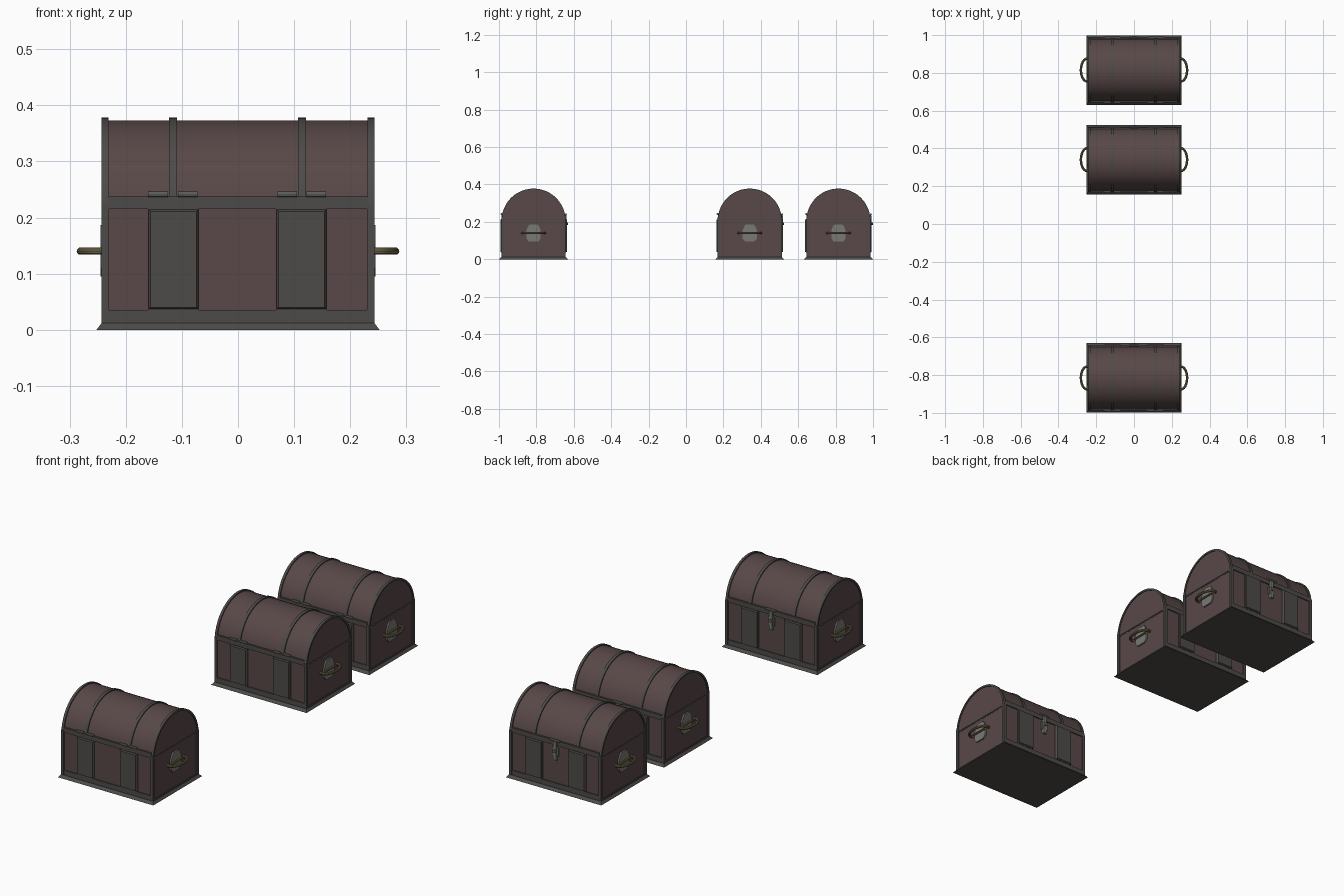
import bpy, bmesh, math

if "Cube" in bpy.data.objects:
    bpy.data.objects.remove(bpy.data.objects["Cube"])

def material(name, rgb):
    m = bpy.data.materials.new(name)
    m.diffuse_color = (*rgb, 1)
    m.use_nodes = True
    m.node_tree.nodes["Principled BSDF"].inputs["Base Color"].default_value = m.diffuse_color
    return m

WOOD = material("dark_wood", (0.10, 0.065, 0.065))
IRON = material("iron", (0.075, 0.07, 0.066))
STEEL = material("steel", (0.19, 0.19, 0.18))
BRASS = material("brass", (0.18, 0.145, 0.07))
CENTRES = (-0.815, 0.341, 0.815)
ARCH_Z = 0.207

def place(name, bm, mat, smooth=False):
    """One object per chest, sharing a mesh."""
    bmesh.ops.recalc_face_normals(bm, faces=bm.faces)
    me = bpy.data.meshes.new(name)
    bm.to_mesh(me)
    bm.free()
    me.materials.append(mat)
    for i, y in enumerate(CENTRES):
        ob = bpy.data.objects.new(f"{name}_{i + 1}", me)
        ob.location.y = y
        bpy.context.collection.objects.link(ob)
    if smooth:
        bpy.ops.object.select_all(action='DESELECT')
        ob.select_set(True)
        bpy.context.view_layer.objects.active = ob
        bpy.ops.object.shade_smooth_by_angle(angle=math.radians(35))

def box(bm, x0, x1, y0, y1, z0, z1, taper=0.0):
    """Box whose outward y face can be chamfered by taper."""
    out = y1 if abs(y1) > abs(y0) else y0
    rings = []
    for y in (y0, y1):
        t = taper if y == out else 0
        rings.append([bm.verts.new(p) for p in ((x0 + t, y, z0 + t), (x1 - t, y, z0 + t),
                                                (x1 - t, y, z1 - t), (x0 + t, y, z1 - t))])
    a, b = rings
    bm.faces.new(a)
    bm.faces.new(b)
    for i in range(4):
        j = (i + 1) % 4
        bm.faces.new((a[i], a[j], b[j], b[i]))

def prism(bm, pts, x0, x1):
    """Extrude a closed y-z profile along x."""
    a = [bm.verts.new((x0, y, z)) for y, z in pts]
    b = [bm.verts.new((x1, y, z)) for y, z in pts]
    bm.faces.new(a)
    bm.faces.new(b)
    for i in range(len(pts)):
        j = (i + 1) % len(pts)
        bm.faces.new((a[i], a[j], b[j], b[i]))

def arch(r, n=24):
    return [(r * math.cos(math.pi * i / n), ARCH_Z + r * math.sin(math.pi * i / n)) for i in range(n + 1)]

def band(bm, x0, x1, r0, r1):
    """Half-ring strip over the lid, as individual closed loops."""
    rings = []
    for (yi, zi), (yo, zo) in zip(arch(r0), arch(r1)):
        rings.append([bm.verts.new(p) for p in ((x0, yi, zi), (x1, yi, zi), (x1, yo, zo), (x0, yo, zo))])
    for a, b in zip(rings, rings[1:]):
        for i in range(4):
            j = (i + 1) % 4
            bm.faces.new((a[i], a[j], b[j], b[i]))
    bm.faces.new(rings[0])
    bm.faces.new(rings[-1])

def tube(bm, path, r, n=10):
    """Sweep a circle along a path lying in a horizontal plane."""
    rings = []
    for k, (x, y, z) in enumerate(path):
        p, q = path[max(k - 1, 0)], path[min(k + 1, len(path) - 1)]
        d = math.hypot(q[0] - p[0], q[1] - p[1])
        nx, ny = (q[1] - p[1]) / d, -(q[0] - p[0]) / d
        rings.append([bm.verts.new((x + nx * r * math.cos(t), y + ny * r * math.cos(t), z + r * math.sin(t)))
                      for t in (2 * math.pi * i / n for i in range(n))])
    for a, b in zip(rings, rings[1:]):
        for i in range(n):
            j = (i + 1) % n
            bm.faces.new((a[i], a[j], b[j], b[i]))
    bm.faces.new(rings[0])
    bm.faces.new(rings[-1])

# wooden body and arched lid
bm = bmesh.new()
box(bm, -0.238, 0.238, -0.166, 0.166, 0.005, 0.215)
place("body", bm, WOOD)
bm = bmesh.new()
prism(bm, arch(0.166), -0.239, 0.239)
place("lid", bm, WOOD, True)

# flared foot
bm = bmesh.new()
rings = [[bm.verts.new((sx * x, sy * y, z)) for sx, sy in ((-1, -1), (1, -1), (1, 1), (-1, 1))]
         for x, y, z in ((0.252, 0.184, 0), (0.243, 0.172, 0.012))]
bm.faces.new(rings[0])
bm.faces.new(rings[1])
for i in range(4):
    j = (i + 1) % 4
    bm.faces.new((rings[0][i], rings[0][j], rings[1][j], rings[1][i]))
place("foot", bm, IRON)

# iron frame: corner posts, front and back rails, end rails
bm = bmesh.new()
for s in (-1, 1):
    for t in (-1, 1):
        box(bm, *sorted((s * 0.230, s * 0.243)), *sorted((t * 0.158, t * 0.172)), 0.01, 0.225)
    box(bm, -0.231, 0.231, *sorted((s * 0.160, s * 0.171)), 0.01, 0.035)
    box(bm, -0.231, 0.231, *sorted((s * 0.160, s * 0.171)), 0.215, 0.238)
    for z0, z1 in ((0.01, 0.018), (0.211, 0.219)):
        box(bm, *sorted((s * 0.230, s * 0.2415)), -0.16, 0.16, z0, z1)
place("frame", bm, IRON)

# wide raised straps on front and back
bm = bmesh.new()
for s in (-1, 1):
    for x in (-0.115, 0.113):
        box(bm, x - 0.045, x + 0.045, *sorted((s * 0.160, s * 0.172)), 0.034, 0.217)
        box(bm, x - 0.045, x + 0.045, *sorted((s * 0.171, s * 0.178)), 0.036, 0.215, 0.004)
place("strap", bm, IRON)

# lid bands
bm = bmesh.new()
for x0, x1 in ((-0.243, -0.231), (-0.123, -0.109), (0.107, 0.121), (0.231, 0.243)):
    band(bm, x0, x1, 0.162, 0.171)
place("lid_band", bm, IRON, True)

# hinge barrels on the front side
bm = bmesh.new()
for x0, x1 in ((-0.16, -0.125), (-0.107, -0.072), (0.07, 0.105), (0.122, 0.157)):
    tube(bm, [(x0, -0.172, 0.242), (x1, -0.172, 0.242)], 0.0055)
place("hinge", bm, STEEL, True)

# handle plates with clipped corners, on both ends
half = ((0.025, 0.095), (0.038, 0.11), (0.038, 0.155), (0.03, 0.175), (0.02, 0.187))
plate = list(half) + [(-y, z) for y, z in reversed(half)]
bm = bmesh.new()
for s in (-1, 1):
    prism(bm, plate, *sorted((s * 0.236, s * 0.245)))
place("handle_plate", bm, STEEL)

# bowed brass handles and their mounting bar
bm = bmesh.new()
for s in (-1, 1):
    path = [(s * (0.249 + 0.032 * math.sin(a)), 0.06 * math.cos(a), 0.14)
            for a in (math.radians(-20 + 220 * i / 24) for i in range(25))]
    tube(bm, path, 0.0065)
    tube(bm, [(s * 0.247, -0.042, 0.14), (s * 0.247, 0.042, 0.14)], 0.005)
place("handle", bm, BRASS, True)

# latch on the back side: hasp strap, barrel and locking pin
bm = bmesh.new()
box(bm, -0.01, 0.01, 0.168, 0.177, 0.145, 0.235, 0.002)
box(bm, -0.016, 0.016, 0.166, 0.173, 0.165, 0.205)
tube(bm, [(-0.025, 0.173, 0.24), (0.025, 0.173, 0.24)], 0.0055)
place("latch", bm, STEEL)
bm = bmesh.new()
tube(bm, [(0, 0.172, 0.19), (0, 0.184, 0.19)], 0.008)
place("latch_pin", bm, BRASS, True)
